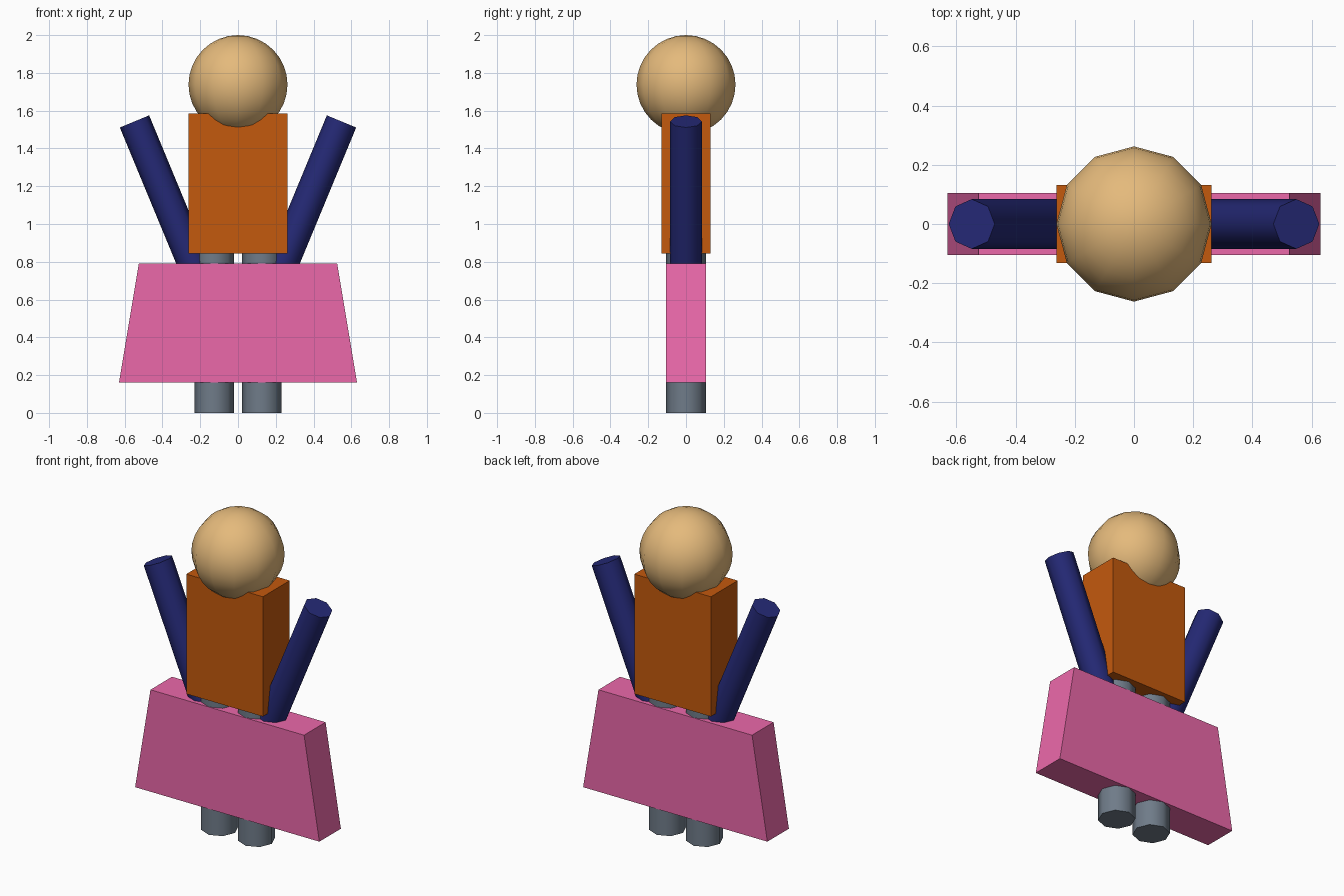
import bpy, bmesh
from math import radians, sin, cos
from mathutils import Matrix, Vector

if "Cube" in bpy.data.objects:
    bpy.data.objects.remove(bpy.data.objects["Cube"])


def material(name, rgb):
    m = bpy.data.materials.new(name)
    m.diffuse_color = (*rgb, 1)
    m.use_nodes = True
    m.node_tree.nodes["Principled BSDF"].inputs["Base Color"].default_value = m.diffuse_color
    return m


SKIN = material("tan", (0.78, 0.49, 0.20))
ORANGE = material("orange", (0.55, 0.10, 0.004))
NAVY = material("navy", (0.018, 0.022, 0.18))
PINK = material("pink", (0.83, 0.14, 0.40))
SLATE = material("slate", (0.16, 0.20, 0.25))


def finish(bm, name, mat, smooth=False):
    bmesh.ops.recalc_face_normals(bm, faces=bm.faces)
    mesh = bpy.data.meshes.new(name)
    bm.to_mesh(mesh)
    bm.free()
    ob = bpy.data.objects.new(name, mesh)
    bpy.context.collection.objects.link(ob)
    mesh.materials.append(mat)
    if smooth:
        bpy.ops.object.select_all(action='DESELECT')
        ob.select_set(True)
        bpy.context.view_layer.objects.active = ob
        bpy.ops.object.shade_smooth_by_angle(angle=radians(50))
    return ob


def slab(name, z0, z1, half_bottom, half_top, half_depth, mat):
    """Box with separate bottom and top widths."""
    bm = bmesh.new()
    bmesh.ops.create_cube(bm, size=2)
    for v in bm.verts:
        top = v.co.z > 0
        v.co = (v.co.x * (half_top if top else half_bottom),
                v.co.y * half_depth, z1 if top else z0)
    finish(bm, name, mat)


def rod(name, start, end, radius, mat):
    """Eight-sided smooth cylinder between two points in the xz plane."""
    a, b = Vector(start), Vector(end)
    d = b - a
    bm = bmesh.new()
    bmesh.ops.create_cone(bm, cap_ends=True, segments=8, radius1=radius,
                          radius2=radius, depth=d.length)
    # corners on the y axis and in the xz plane
    rot = Matrix.Rotation(Vector((0, 1)).angle_signed(Vector((d.x, d.z))), 4, 'Y')
    bm.transform(Matrix.Translation((a + b) / 2) @ rot)
    finish(bm, name, mat, smooth=True)


# Head
bm = bmesh.new()
bmesh.ops.create_uvsphere(bm, u_segments=12, v_segments=16, radius=0.262)
bm.transform(Matrix.Translation((0, 0, 1.738)))
finish(bm, "head", SKIN, smooth=True)

# Torso and flared skirt
slab("torso", 0.845, 1.585, 0.262, 0.262, 0.131, ORANGE)
slab("skirt", 0.16, 0.79, 0.63, 0.525, 0.105, PINK)

# Legs and raised arms, one pair per side
tilt = radians(22.5)
for side, s in (("left", -1), ("right", 1)):
    rod(side + "_leg", (s * 0.126, 0, 0), (s * 0.126, 0, 1.0), 0.105, SLATE)
    hand = Vector((s * 0.548, 0, 1.543))
    rod(side + "_arm", hand - Vector((s * sin(tilt), 0, cos(tilt))), hand, 0.084, NAVY)
